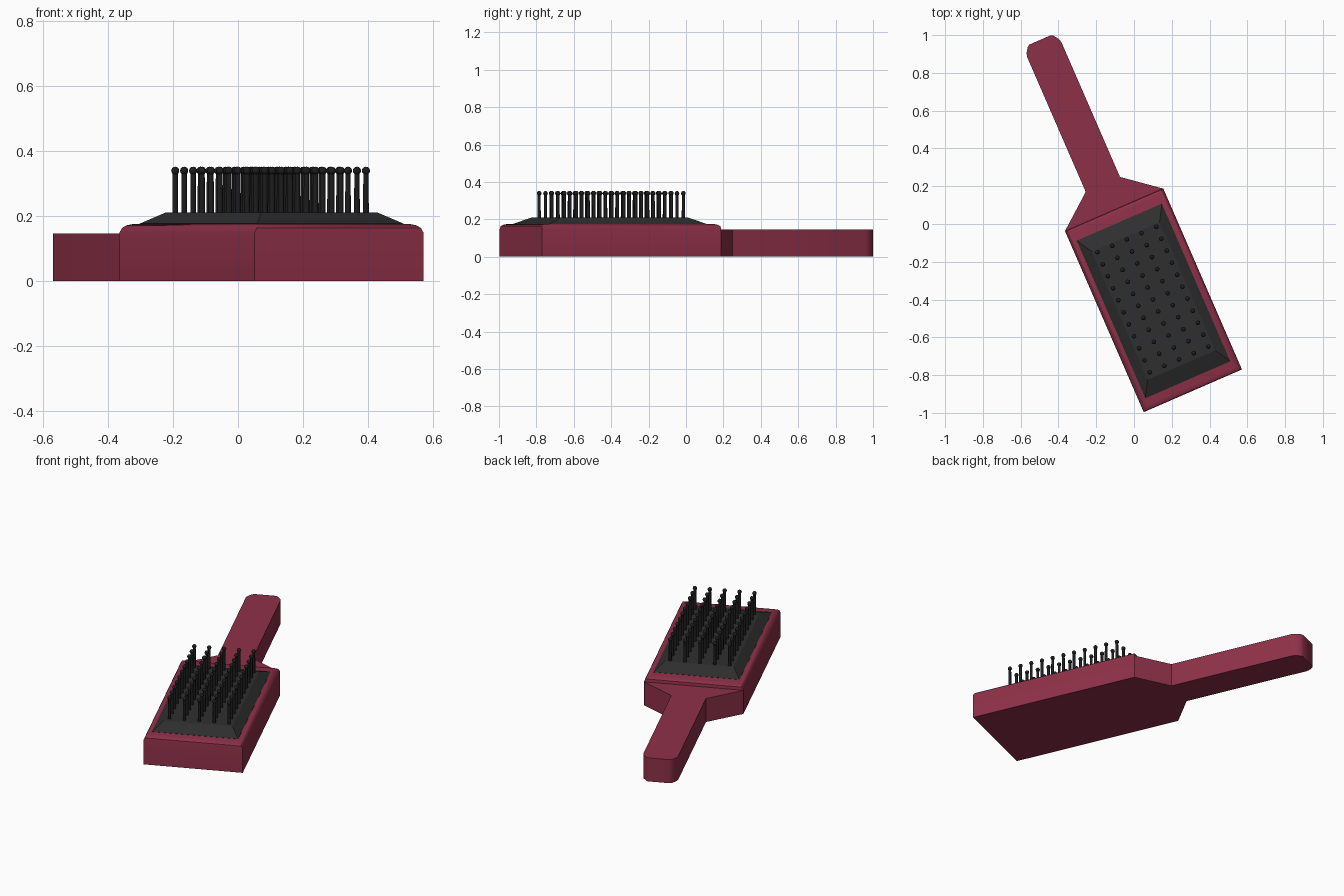
import bpy, bmesh, math
from mathutils import Matrix

if "Cube" in bpy.data.objects:
    bpy.data.objects.remove(bpy.data.objects["Cube"])

# the brush lies turned about z; parts are built in its own straight frame
TURN = Matrix.Rotation(math.radians(23.5), 4, 'Z')


def material(name, rgb):
    m = bpy.data.materials.new(name)
    m.diffuse_color = (*rgb, 1)
    m.use_nodes = True
    m.node_tree.nodes["Principled BSDF"].inputs["Base Color"].default_value = m.diffuse_color
    return m


RED = material("red_wood", (0.27, 0.03, 0.065))
GREY = material("dark_rubber", (0.028, 0.028, 0.028))
BLACK = material("black_plastic", (0.012, 0.012, 0.012))


def finish(bm, name, mat, smooth=35):
    bmesh.ops.recalc_face_normals(bm, faces=bm.faces)
    mesh = bpy.data.meshes.new(name)
    bm.to_mesh(mesh)
    bm.free()
    mesh.transform(TURN)
    mesh.materials.append(mat)
    ob = bpy.data.objects.new(name, mesh)
    bpy.context.collection.objects.link(ob)
    bpy.context.view_layer.objects.active = ob
    ob.select_set(True)
    bpy.ops.object.shade_smooth_by_angle(angle=math.radians(smooth))
    ob.select_set(False)
    return ob


def loft(name, rings, mat, smooth=35):
    """Capped skin through outlines of equal point count."""
    bm = bmesh.new()
    loops = [[bm.verts.new(p) for p in ring] for ring in rings]
    n = len(loops[0])
    for a, b in zip(loops, loops[1:]):
        for i in range(n):
            j = (i + 1) % n
            bm.faces.new((a[i], a[j], b[j], b[i]))
    bm.faces.new(loops[0][::-1])
    bm.faces.new(loops[-1])
    return finish(bm, name, mat, smooth)


def rect(x0, x1, y0, y1, z, ix=0, iy=0):
    return [(x0 + ix, y0 + iy, z), (x1 - ix, y0 + iy, z),
            (x1 - ix, y1 - iy, z), (x0 + ix, y1 - iy, z)]


# head: block with rounded upper edges
head = (-0.35, 0.217, -0.934, 0.111)
loft("head", [rect(*head, z, ix, iy) for z, ix, iy in (
    (0, 0, 0), (0.148, 0, 0), (0.163, 0.008, 0.002),
    (0.171, 0.019, 0.013), (0.175, 0.034, 0.028))], RED)

# handle with flared neck, rounded at the end
MID = -0.0675
half = [(0.27, 0.09), (0.283, 0.111), (0.099, 0.258), (0.099, 1.035),
        (0.094, 1.056), (0.075, 1.083), (0.062, 1.092)]
outline = [(MID + x, y) for x, y in half] + [(MID - x, y) for x, y in reversed(half)]
loft("handle", [[(x, y, z) for x, y in outline] for z in (0, 0.145)], RED)

# cushion: low sloped pad
pad = (-0.313, 0.178, -0.87, 0.04)
loft("cushion", [rect(*pad, 0.165), rect(*pad, 0.176),
                 rect(*pad, 0.21, 0.05, 0.085)], GREY, 10)

# bristles: pins with ball tips in a 5 by 11 grid
bm = bmesh.new()
for col in range(5):
    for row in range(11):
        x, y = -0.237 + col * 0.0848, -0.06 - row * 0.0693
        bmesh.ops.create_cone(bm, cap_ends=True, segments=10, radius1=0.009,
                              radius2=0.008, depth=0.14,
                              matrix=Matrix.Translation((x, y, 0.27)))
        bmesh.ops.create_uvsphere(bm, u_segments=10, v_segments=8, radius=0.0125,
                                  matrix=Matrix.Translation((x, y, 0.339)))
finish(bm, "bristles", BLACK, 50)
